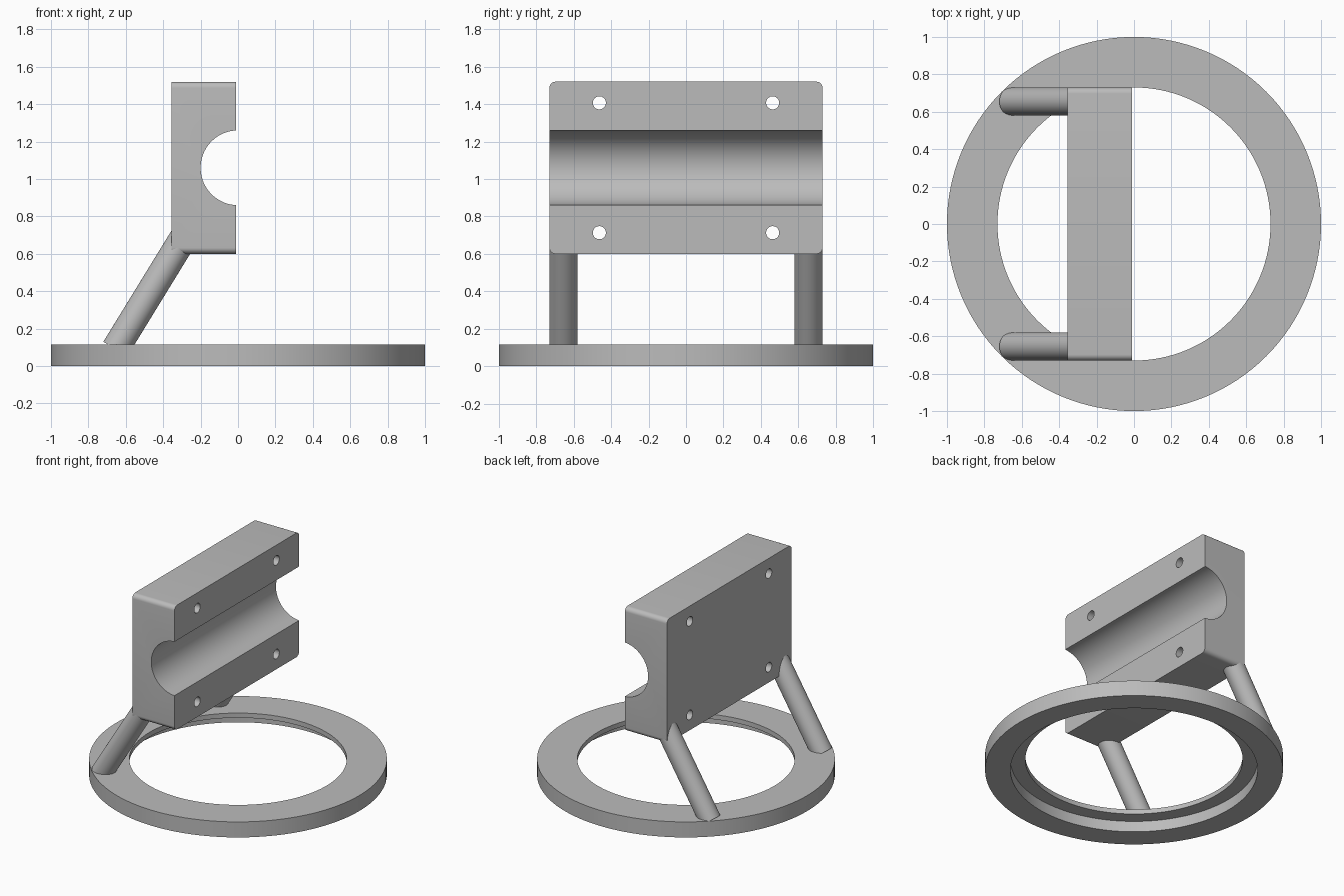
import bpy, bmesh, math
from mathutils import Vector

cube = bpy.data.objects.get("Cube")
if cube:
    bpy.data.objects.remove(cube, do_unlink=True)

GREY = (0.5, 0.5, 0.5, 1)
grey = bpy.data.materials.new("plain grey")
grey.use_nodes = True
grey.diffuse_color = GREY
grey.node_tree.nodes["Principled BSDF"].inputs["Base Color"].default_value = GREY


def make_object(name, bm):
    bmesh.ops.recalc_face_normals(bm, faces=bm.faces)
    mesh = bpy.data.meshes.new(name)
    bm.to_mesh(mesh)
    bm.free()
    mesh.materials.append(grey)
    obj = bpy.data.objects.new(name, mesh)
    bpy.context.collection.objects.link(obj)
    return obj


def select(obj):
    bpy.ops.object.select_all(action="DESELECT")
    obj.select_set(True)
    bpy.context.view_layer.objects.active = obj


def smooth(obj):
    select(obj)
    bpy.ops.object.shade_smooth_by_angle(angle=math.radians(30))


def rod(name, start, end, radius, sides=64):
    """Solid cylinder between two points."""
    start, end = Vector(start), Vector(end)
    axis = end - start
    bm = bmesh.new()
    bmesh.ops.create_cone(bm, cap_ends=True, segments=sides, radius1=radius,
                          radius2=radius, depth=axis.length)
    obj = make_object(name, bm)
    obj.location = (start + end) / 2
    obj.rotation_mode = "QUATERNION"
    obj.rotation_quaternion = axis.to_track_quat("Z", "Y")
    return obj


def cut(obj, cutter):
    """Subtract the cutter, then discard it."""
    cutter.hide_render = True
    mod = obj.modifiers.new("cut", "BOOLEAN")
    mod.operation = "DIFFERENCE"
    mod.solver = "EXACT"
    mod.object = cutter
    select(obj)
    bpy.ops.object.modifier_apply(modifier=mod.name)
    bpy.data.objects.remove(cutter, do_unlink=True)


# Base ring: lathed profile with a recess under its inner rim
profile = [(1, 0), (1, 0.115), (0.73, 0.115), (0.73, 0.08), (0.83, 0.08), (0.83, 0)]
SIDES = 128
bm = bmesh.new()
loops = []
for i in range(SIDES):
    a = math.tau * i / SIDES
    loops.append([bm.verts.new((r * math.cos(a), r * math.sin(a), z)) for r, z in profile])
for i, loop in enumerate(loops):
    after = loops[(i + 1) % SIDES]
    for j in range(len(profile)):
        k = (j + 1) % len(profile)
        bm.faces.new((loop[j], after[j], after[k], loop[k]))
smooth(make_object("base_ring", bm))

# Clamp block with its four long corners rounded
X_BACK, X_FACE, HALF_Y, Z_LOW, Z_TOP = -0.355, -0.01, 0.73, 0.6, 1.52
bm = bmesh.new()
bmesh.ops.create_cube(bm, size=1)
for v in bm.verts:
    v.co = (X_FACE if v.co.x > 0 else X_BACK,
            HALF_Y if v.co.y > 0 else -HALF_Y,
            Z_TOP if v.co.z > 0 else Z_LOW)
corners = [e for e in bm.edges if abs(e.verts[0].co.x - e.verts[1].co.x) > 0.1]
bmesh.ops.bevel(bm, geom=corners, offset=0.033, segments=8, profile=0.5, affect="EDGES")
block = make_object("clamp_block", bm)

# Half-round channel and four bolt holes
MID_Z = 1.06
cut(block, rod("channel_cutter", (0, -1, MID_Z), (0, 1, MID_Z), 0.2, 96))
for y in (-0.463, 0.463):
    for z in (0.713, 1.407):
        cut(block, rod("hole_cutter", (-0.6, y, z), (0.2, y, z), 0.035, 32))
smooth(block)

# Slanted legs joining ring and block
for side, y in (("left_leg", 0.655), ("right_leg", -0.655)):
    smooth(rod(side, (-0.656, y, 0.091), (-0.275, y, 0.712), 0.075))
